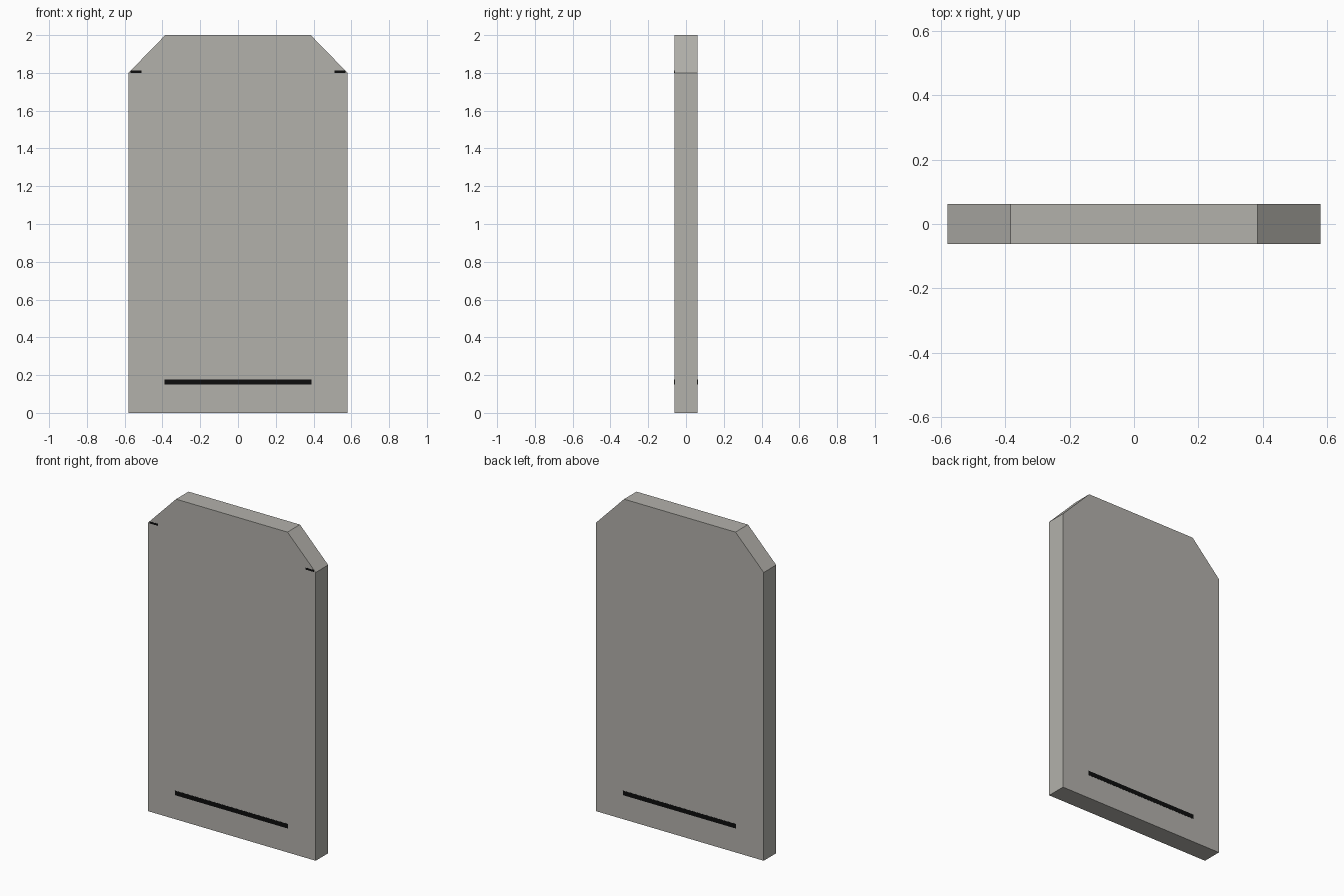
import bpy

if "Cube" in bpy.data.objects:
    bpy.data.objects.remove(bpy.data.objects["Cube"])

def material(name, colour):
    m = bpy.data.materials.new(name)
    m.diffuse_color = (*colour, 1)
    m.use_nodes = True
    m.node_tree.nodes["Principled BSDF"].inputs["Base Color"].default_value = m.diffuse_color
    return m

stone = material("warm_grey", (0.45, 0.44, 0.41))
black = material("black", (0.004, 0.004, 0.004))

def prism(name, profile, y0, y1, mat):
    """Extrude an x-z outline from y0 to y1."""
    n = len(profile)
    verts = [(x, y, z) for y in (y0, y1) for x, z in profile]
    faces = [tuple(range(n)), tuple(range(2 * n - 1, n - 1, -1))]
    faces += [(i, i + n, (i + 1) % n + n, (i + 1) % n) for i in range(n)]
    me = bpy.data.meshes.new(name)
    me.from_pydata(verts, [], faces)
    me.materials.append(mat)
    ob = bpy.data.objects.new(name, me)
    bpy.context.collection.objects.link(ob)
    return ob

def rect(x0, x1, z0, z1):
    return [(x0, z0), (x1, z0), (x1, z1), (x0, z1)]

# Slab with clipped top corners
D = 0.0615
prism("slab", [(-0.58, 0), (0.58, 0), (0.58, 1.8), (0.385, 2),
               (-0.385, 2), (-0.58, 1.8)], -D, D, stone)

# Thin dark strip low on both faces
T = 0.001
for side, y0, y1 in (("front", -D - T, -D), ("back", D, D + T)):
    prism(side + "_strip", rect(-0.39, 0.39, 0.15, 0.178), y0, y1, black)

# Small dark marks at the shoulders of the front face
for side, x0, x1 in (("left", -0.568, -0.51), ("right", 0.51, 0.568)):
    prism(side + "_shoulder_mark", rect(x0, x1, 1.8, 1.812), -D - T, -D, black)
